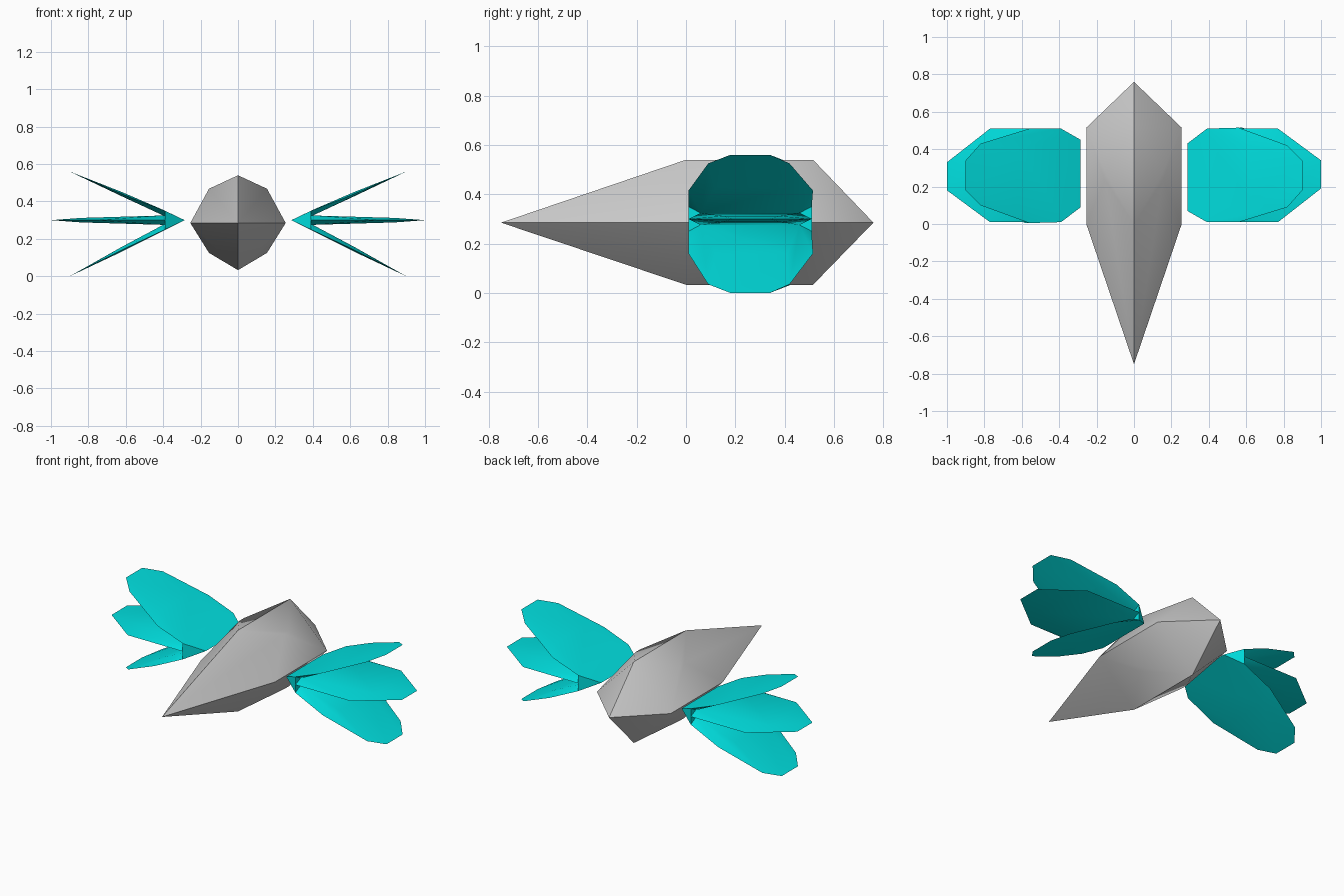
import bpy, bmesh
from math import radians
from mathutils import Matrix

if "Cube" in bpy.data.objects:
    bpy.data.objects.remove(bpy.data.objects["Cube"])

cyan = bpy.data.materials.new("cyan")
cyan.diffuse_color = (0.0, 0.75, 0.75, 1)
cyan.use_nodes = True
cyan.node_tree.nodes["Principled BSDF"].inputs["Base Color"].default_value = cyan.diffuse_color


def add_hull(bm, pts):
    tmp = bmesh.new()
    for p in pts:
        tmp.verts.new(p)
    res = bmesh.ops.convex_hull(tmp, input=tmp.verts[:])
    junk = [v for v in res["geom_interior"] if isinstance(v, bmesh.types.BMVert)]
    bmesh.ops.delete(tmp, geom=junk, context='VERTS')
    bmesh.ops.recalc_face_normals(tmp, faces=tmp.faces[:])
    me = bpy.data.meshes.new("tmp")
    tmp.to_mesh(me)
    tmp.free()
    bm.from_mesh(me)
    bpy.data.meshes.remove(me)


def finish(name, bm, mat=None):
    me = bpy.data.meshes.new(name)
    bm.to_mesh(me)
    bm.free()
    ob = bpy.data.objects.new(name, me)
    bpy.context.collection.objects.link(ob)
    if mat:
        me.materials.append(mat)
    bpy.ops.object.select_all(action='DESELECT')
    bpy.context.view_layer.objects.active = ob
    ob.select_set(True)
    bpy.ops.object.shade_smooth_by_angle(angle=radians(30))
    return ob


# Faceted fuselage: pointed nose and tail, diamond ends, octagonal middle
pts = [(0, -0.75, 0.285), (0, 0.76, 0.285)]
for y in (0, 0.515):
    pts += [(0, y, 0.54), (0, y, 0.033), (0.255, y, 0.285), (-0.255, y, 0.285)]
for y in (0.235, 0.28):
    for s in (-1, 1):
        pts += [(s * 0.155, y, 0.468), (s * 0.155, y, 0.125)]
bm = bmesh.new()
add_hull(bm, pts)
finish("body", bm)

# Each station: x, y min, y max, list of z heights
ROOT = (0.285, 0.07, 0.43, [0.3])
CORE = [ROOT, (0.39, 0.01, 0.51, [0.35, 0.25])]
UPPER = [ROOT, (0.39, 0.01, 0.51, [0.35]), (0.40, 0.06, 0.46, [0.355, 0.325]),
         (0.56, 0.01, 0.515, [0.415]), (0.62, 0.12, 0.41, [0.45, 0.427]),
         (0.82, 0.09, 0.42, [0.525]), (0.90, 0.18, 0.34, [0.56])]
LOWER = [ROOT, (0.39, 0.01, 0.51, [0.25]), (0.40, 0.06, 0.46, [0.243, 0.275]),
         (0.58, 0.01, 0.515, [0.16]), (0.62, 0.12, 0.41, [0.132, 0.158]),
         (0.83, 0.09, 0.42, [0.035]), (0.90, 0.18, 0.34, [0.0])]
MIDDLE = [ROOT, (0.40, 0.06, 0.46, [0.325, 0.275]), (0.39, 0.01, 0.51, [0.3]),
          (0.77, 0.01, 0.51, [0.3]), (0.84, 0.15, 0.38, [0.312, 0.288]),
          (1.0, 0.19, 0.34, [0.3])]

# Three-bladed wings, the left one turned half way round the body axis
for name, turn in (("right_wing", 0), ("left_wing", 180)):
    bm = bmesh.new()
    for part in (CORE, UPPER, MIDDLE, LOWER):
        add_hull(bm, [(x, y, z) for x, a, b, zs in part for y in (a, b) for z in zs])
    bmesh.ops.rotate(bm, verts=bm.verts[:], cent=(0, 0.26, 0),
                     matrix=Matrix.Rotation(radians(turn), 3, 'Z'))
    finish(name, bm, cyan)
